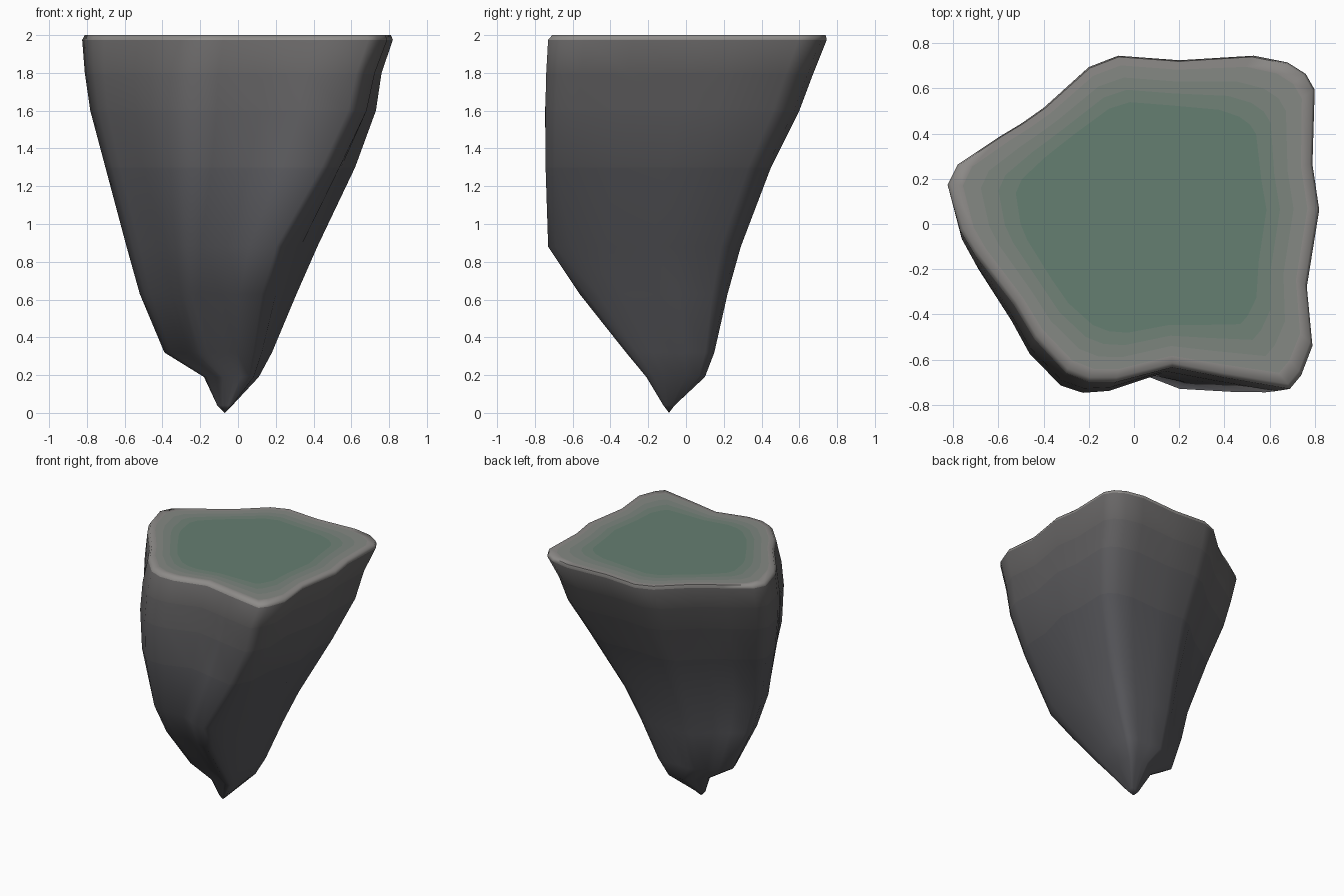
import bpy, bmesh, math

if "Cube" in bpy.data.objects:
    bpy.data.objects.remove(bpy.data.objects["Cube"])

# Outline of the top plateau, counter-clockwise
OUTLINE = [(.82, .07), (.79, .27), (.80, .60), (.76, .67), (.68, .72), (.53, .75),
           (.20, .73), (-.07, .75), (-.20, .70), (-.40, .52), (-.50, .45), (-.60, .39),
           (-.78, .27), (-.825, .18), (-.77, -.02), (-.71, -.12), (-.53, -.35),
           (-.44, -.50), (-.30, -.65), (-.20, -.69), (-.08, -.69), (.17, -.625),
           (.40, -.67), (.69, -.72), (.74, -.66), (.79, -.53), (.765, -.27)]
X0, X1, Y0, Y1 = -.825, .82, -.72, .75

# Lower cross-sections: z, xmin, xmax, ymin, ymax,
# cut of the front right corner, setback of the front left
RINGS = [(1.975, -.825, .82, -.73, .745, 0, 0),
         (1.80, -.81, .76, -.74, .675, .01, 0),
         (1.60, -.78, .73, -.745, .60, .03, 0),
         (1.30, -.70, .62, -.745, .45, .08, .02),
         (.88, -.59, .42, -.74, .29, .15, .13),
         (.63, -.52, .31, -.57, .22, .13, .08),
         (.32, -.39, .18, -.32, .15, .06, .03),
         (.19, -.18, .11, -.21, .10, .03, 0),
         (.04, -.11, -.03, -.12, -.06, 0, 0)]


def material(name, color):
    m = bpy.data.materials.new(name)
    m.diffuse_color = (*color, 1)
    m.use_nodes = True
    m.node_tree.nodes["Principled BSDF"].inputs["Base Color"].default_value = m.diffuse_color
    return m


def section(z, xa, xb, ya, yb, cut, setback):
    """Outline squeezed into a box, with the front-left side swelling above mid height."""
    pts = []
    swell = .05 * math.sin(math.pi * max(0, min(1, (1.98 - z) / 1.1)))
    for x, y in OUTLINE:
        a = math.atan2(y, x)
        w = swell * max(0, math.cos(a - math.radians(230))) ** 4
        t = (x - X0) / (X1 - X0)
        front = max(0, -y / .72)
        px = xa + t * (xb - xa) + w * math.cos(a) - cut * front * t
        py = ya + (y - Y0) / (Y1 - Y0) * (yb - ya) + w * math.sin(a)
        py += setback * front * (1 - t)
        pts.append((px, py, z))
    return pts


def scaled(s, soften=0):
    """Shrunken plateau outline, optionally eased towards a circle."""
    pts = []
    for x, y in OUTLINE:
        k = s * ((1 - soften) + soften * .78 / math.hypot(x, y))
        pts.append((x * k + .1 * (1 - s), y * k + .05 * (1 - s), 2.0))
    return pts


bm = bmesh.new()


def bridge(a, b, mat):
    n = len(a)
    for i in range(n):
        f = bm.faces.new((a[i], a[(i + 1) % n], b[(i + 1) % n], b[i]))
        f.material_index = mat


def fan(ring, tip, mat):
    v = bm.verts.new(tip)
    for i in range(len(ring)):
        f = bm.faces.new((ring[i], ring[(i + 1) % len(ring)], v))
        f.material_index = mat


def loop(pts):
    return [bm.verts.new(p) for p in pts]


# Rock sides down to the point
rings = [loop(section(*r)) for r in RINGS]
for i in range(len(rings) - 1):
    bridge(rings[i], rings[i + 1], min(i, 3))
fan(rings[-1], (-.07, -.09, 0), 3)

# Flat top: pale rim blending into the green middle
prev = rings[0]
for s, soft, mat in ((.985, 0, 4), (.93, .05, 4), (.85, .15, 5), (.77, .25, 6), (.69, .35, 7)):
    cur = loop(scaled(s, soft))
    bridge(prev, cur, mat)
    prev = cur
fan(prev, (.1, .05, 2), 8)

bmesh.ops.recalc_face_normals(bm, faces=bm.faces)
mesh = bpy.data.meshes.new("floating_rock")
bm.to_mesh(mesh)
bm.free()
rock = bpy.data.objects.new("floating_rock", mesh)
bpy.context.collection.objects.link(rock)

# Stone darkening downwards, then rim to grass
for i in range(4):
    k = i / 3
    mesh.materials.append(material(f"stone_{i + 1}", (.135 - .035 * k, .13 - .03 * k, .13 - .02 * k)))
for i in range(5):
    k = i / 4
    mesh.materials.append(material(f"ground_{i + 1}", (.27 - .14 * k, .26 - .05 * k, .25 - .085 * k)))

bpy.context.view_layer.objects.active = rock
rock.select_set(True)
bpy.ops.object.shade_smooth_by_angle(angle=math.radians(75))
